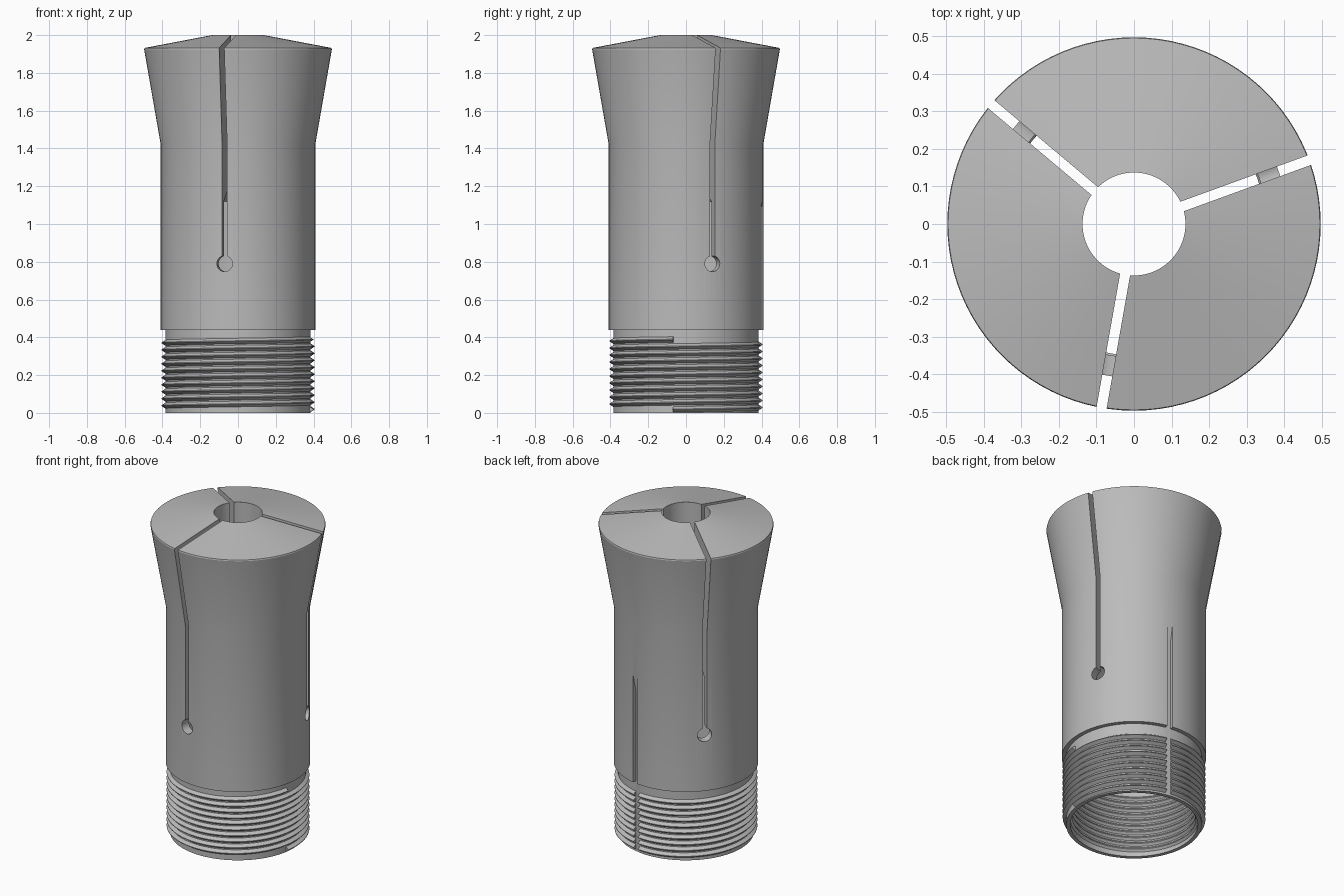
import bpy, bmesh, math
from mathutils import Matrix

if "Cube" in bpy.data.objects:
    bpy.data.objects.remove(bpy.data.objects["Cube"], do_unlink=True)

# Single steel colour
steel = bpy.data.materials.new("steel_grey")
steel.use_nodes = True
steel.diffuse_color = (0.5, 0.5, 0.5, 1)
steel.node_tree.nodes["Principled BSDF"].inputs["Base Color"].default_value = (0.5, 0.5, 0.5, 1)

SEGMENTS = 96
PITCH = 0.037


def add_object(name, bm):
    bmesh.ops.recalc_face_normals(bm, faces=bm.faces[:])
    mesh = bpy.data.meshes.new(name)
    bm.to_mesh(mesh)
    bm.free()
    mesh.materials.append(steel)
    obj = bpy.data.objects.new(name, mesh)
    bpy.context.collection.objects.link(obj)
    return obj


def rings_to_mesh(rings, closed):
    """Bridge equal closed sections, either into a loop or with end caps."""
    bm = bmesh.new()
    loops = [[bm.verts.new(p) for p in ring] for ring in rings]
    pairs = list(zip(loops, loops[1:])) + ([(loops[-1], loops[0])] if closed else [])
    for a, b in pairs:
        for i in range(len(a)):
            j = (i + 1) % len(a)
            bm.faces.new((a[i], a[j], b[j], b[i]))
    if not closed:
        bm.faces.new(loops[0])
        bm.faces.new(loops[-1])
    return bm


def polar(r, angle, z):
    return (r * math.cos(angle), r * math.sin(angle), z)


def lathe(name, profile):
    rings = [[polar(r, math.tau * i / SEGMENTS, z) for r, z in profile]
             for i in range(SEGMENTS)]
    return add_object(name, rings_to_mesh(rings, True))


def thread(name, root, crest, turns, start):
    """Helical V ridge running from the root radius to the crest radius."""
    section = [(root, -0.44), (crest, -0.05), (crest, 0.05), (root, 0.44)]
    rings = []
    for i in range(int(turns * SEGMENTS) + 1):
        t = i / SEGMENTS
        rings.append([polar(r, start + math.tau * t, PITCH * (0.5 + t + dz))
                      for r, dz in section])
    return add_object(name, rings_to_mesh(rings, False))


def prism(name, outline, width, degrees):
    """Radial wedge: an outline in (radius, z) given a width, turned about z."""
    rings = [[(r, y, z) for r, z in outline] for y in (-width / 2, width / 2)]
    bm = rings_to_mesh(rings, False)
    bm.transform(Matrix.Rotation(math.radians(degrees), 4, "Z"))
    return add_object(name, bm)


def radial_drill(name, radius, z, degrees):
    bm = bmesh.new()
    bmesh.ops.create_cone(bm, cap_ends=True, segments=32, radius1=radius, radius2=radius,
                          depth=0.4, matrix=Matrix.Translation((0.4, 0, z))
                          @ Matrix.Rotation(math.pi / 2, 4, "Y"))
    bm.transform(Matrix.Rotation(math.radians(degrees), 4, "Z"))
    return add_object(name, bm)


def cut(obj, cutter):
    mod = obj.modifiers.new("cut", "BOOLEAN")
    mod.operation = "DIFFERENCE"
    mod.solver = "EXACT"
    mod.object = cutter
    bpy.context.view_layer.objects.active = obj
    bpy.ops.object.modifier_apply(modifier=mod.name)


# Sleeve with threaded neck, flared head and stepped bore
body = lathe("collet_body", [
    (0.362, 0), (0.385, 0), (0.385, 0.44), (0.41, 0.44), (0.41, 1.425),
    (0.497, 1.925), (0.495, 1.932), (0.137, 2.0), (0.137, 1.24),
    (0.355, 1.12), (0.355, 0.42), (0.362, 0.42)])

# Outer and inner threads
outer_thread = thread("outer_thread", 0.383, 0.405, 10, math.radians(-10))
inner_thread = thread("inner_thread", 0.364, 0.35, 10, math.radians(-10))

# Three spring slots, each ending in a round relief hole
for angle in (20, 140, 260):
    slot = prism("slot_cutter", [(0.02, 0.79), (0.7, 0.79), (0.7, 2.1), (0.02, 2.1)], 0.027, angle)
    hole = radial_drill("hole_cutter", 0.042, 0.79, angle)
    for cutter in (slot, hole):
        cut(body, cutter)
        bpy.data.objects.remove(cutter, do_unlink=True)

# Keyway along the back, running out towards the top
key = prism("keyway_cutter", [(0.384, -0.1), (0.5, -0.1), (0.5, 1.13), (0.412, 1.13),
                              (0.384, 1.0)], 0.034, 80)
cut(body, key)
cut(outer_thread, key)
bpy.data.objects.remove(key, do_unlink=True)

# Smooth round surfaces, crisp machined edges
for obj in (body, outer_thread, inner_thread):
    bpy.ops.object.select_all(action="DESELECT")
    obj.select_set(True)
    bpy.context.view_layer.objects.active = obj
    bpy.ops.object.shade_smooth_by_angle(angle=math.radians(25))
